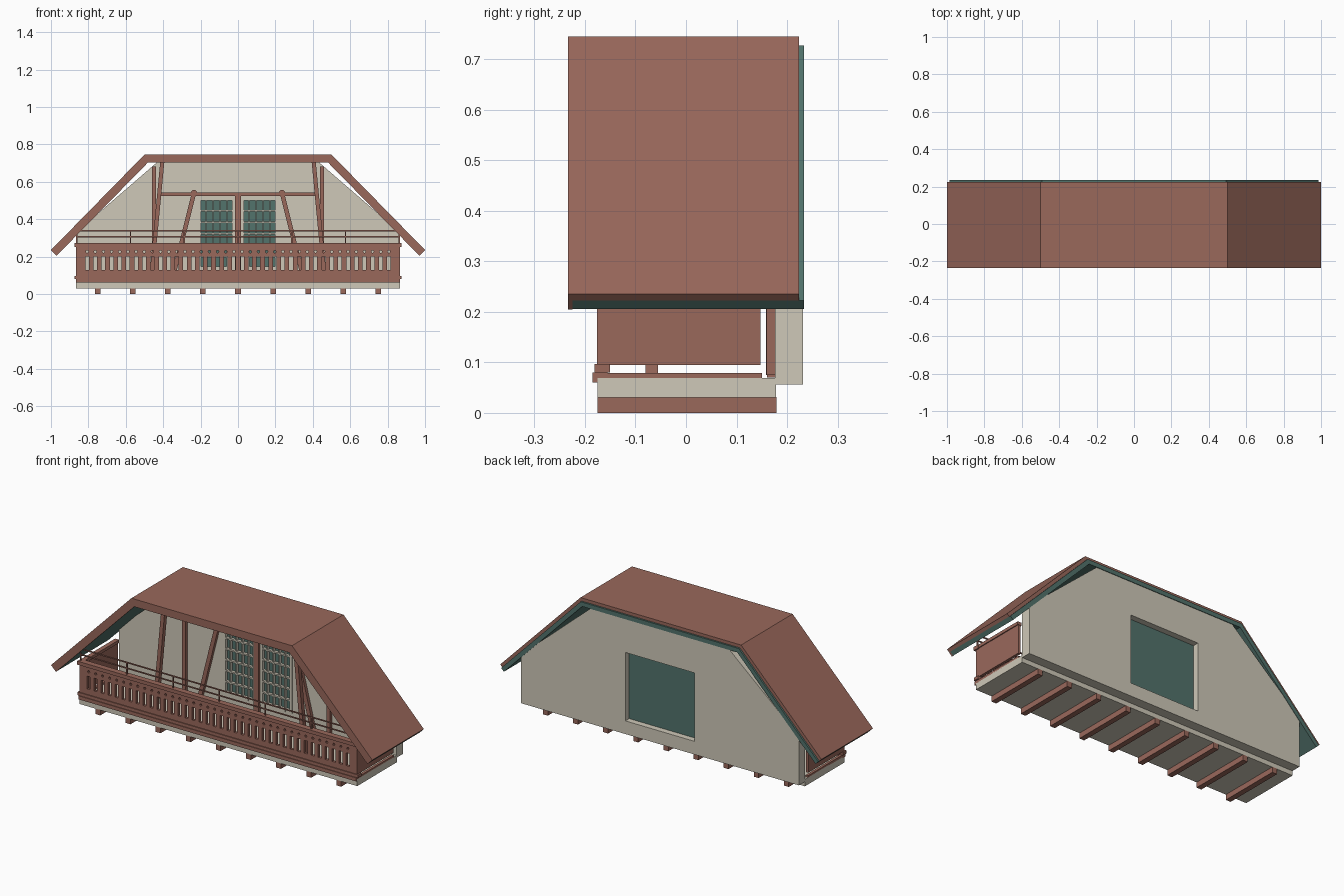
import bpy
import bmesh
from math import radians
from mathutils import Matrix, Vector

cube = bpy.data.objects.get("Cube")
if cube:
    bpy.data.objects.remove(cube, do_unlink=True)


def material(name, rgb):
    m = bpy.data.materials.new(name)
    m.use_nodes = True
    m.diffuse_color = (*rgb, 1)
    m.node_tree.nodes["Principled BSDF"].inputs["Base Color"].default_value = (*rgb, 1)
    return m


WOOD = material("red brown wood", (0.32, 0.138, 0.105))
PLASTER = material("cream plaster", (0.62, 0.58, 0.48))
TEAL = material("dark teal", (0.085, 0.172, 0.15))


def finish(name, bm, mat):
    bmesh.ops.recalc_face_normals(bm, faces=bm.faces)
    me = bpy.data.meshes.new(name)
    bm.to_mesh(me)
    bm.free()
    me.materials.append(mat)
    ob = bpy.data.objects.new(name, me)
    bpy.context.collection.objects.link(ob)
    return ob


def add_box(bm, x, y, z):
    """Box from (min, max) pairs."""
    size = [b - a for a, b in (x, y, z)]
    mid = [(a + b) / 2 for a, b in (x, y, z)]
    bmesh.ops.create_cube(bm, size=1, matrix=Matrix.Translation(mid) @ Matrix.Diagonal((*size, 1)))


def add_disc(bm, x, y, z, r, depth, sides=12):
    turn = Matrix.Translation((x, y, z)) @ Matrix.Rotation(radians(90), 4, 'X')
    bmesh.ops.create_cone(bm, cap_ends=True, segments=sides, radius1=r, radius2=r,
                          depth=depth, matrix=turn)


def box(name, mat, x, y, z):
    bm = bmesh.new()
    add_box(bm, x, y, z)
    return finish(name, bm, mat)


def prism(name, mat, outline, y0, y1):
    """Extrude an x-z outline along y."""
    bm = bmesh.new()
    face = bm.faces.new([bm.verts.new((x, y0, z)) for x, z in outline])
    ext = bmesh.ops.extrude_face_region(bm, geom=[face])["geom"]
    bmesh.ops.translate(bm, vec=(0, y1 - y0, 0),
                        verts=[v for v in ext if isinstance(v, bmesh.types.BMVert)])
    return finish(name, bm, mat)


def leaning_post(name, bottom, top, width, y0, y1):
    a, b = Vector(bottom), Vector(top)
    h = Vector((width / 2, 0))
    return prism(name, WOOD, [a - h, a + h, b + h, b - h], y0, y1)


def cut(target, cutter):
    mod = target.modifiers.new("cut", 'BOOLEAN')
    mod.operation, mod.solver, mod.object = 'DIFFERENCE', 'EXACT', cutter
    bpy.context.view_layer.update()
    graph = bpy.context.evaluated_depsgraph_get()
    me = bpy.data.meshes.new_from_object(target.evaluated_get(graph))
    target.modifiers.clear()
    target.data = me
    bpy.data.objects.remove(cutter, do_unlink=True)


# Roof: stacked layers following one broken-pitch line
def roof_line(t):
    k = 0.707 * t
    half = [(1 - k, 0.235 - k), (0.5 - 0.414 * t, 0.745 - t)]
    return half + [(-x, z) for x, z in reversed(half)]


def roof_layer(name, mat, t0, t1, y0, y1):
    prism(name, mat, roof_line(t0) + roof_line(t1)[::-1], y0, y1)


roof_layer("roof_covering", WOOD, 0, 0.018, -0.225, 0.224)
roof_layer("roof_underlay", TEAL, 0.018, 0.042, -0.225, 0.234)
roof_layer("roof_front_fascia", WOOD, 0, 0.043, -0.234, -0.225)

# Gable wall with door opening
wall_half = [(0.865, 0.056), (0.865, 0.33), (0.435, 0.702)]
wall = prism("gable_wall", PLASTER, wall_half + [(-x, z) for x, z in reversed(wall_half)],
             0.176, 0.232)
cut(wall, box("opening_cutter", PLASTER, (-0.215, 0.215), (0.1, 0.3), (0.13, 0.515)))

# Glazed doors
box("door_glass", TEAL, (-0.215, 0.215), (0.19, 0.198), (0.13, 0.515))
for side, x0 in (("right", -0.215), ("left", 0.015)):
    bm = bmesh.new()
    x1, z0, z1, cols, rows = x0 + 0.2, 0.13, 0.515, 5, 6
    for i in range(cols + 1):
        x = x0 + 0.008 + i * 0.184 / cols
        w = 0.008 if i in (0, cols) else 0.003
        add_box(bm, (x - w, x + w), (0.172, 0.192), (z0, z1))
    for i in range(rows + 1):
        z = z0 + 0.008 + i * (z1 - z0 - 0.016) / rows
        w = 0.008 if i in (0, rows) else 0.004
        add_box(bm, (x0, x1), (0.174, 0.191), (z - w, z + w))
    finish(side + "_door_frame", bm, PLASTER)
box("door_centre_post", WOOD, (-0.016, 0.016), (0.16, 0.192), (0.07, 0.53))

# Timber framing on the wall and roof props
box("wall_cross_beam", WOOD, (-0.415, 0.415), (0.16, 0.178), (0.524, 0.542))
for side, s in (("left", 1), ("right", -1)):
    leaning_post(side + "_wall_post", (s * 0.45, 0.075), (s * 0.45, 0.682), 0.022, 0.159, 0.177)
    leaning_post(side + "_wall_brace", (s * 0.352, 0.075), (s * 0.235, 0.54), 0.024, 0.158, 0.177)
    leaning_post(side + "_roof_prop", (s * 0.465, 0.07), (s * 0.405, 0.704), 0.022, -0.08, -0.055)
    bm = bmesh.new()
    add_disc(bm, s * 0.235, 0.167, 0.54, 0.017, 0.02)
    finish(side + "_brace_peg", bm, WOOD)

# Balcony floor and joists
box("balcony_floor", PLASTER, (-0.865, 0.865), (-0.175, 0.178), (0.03, 0.069))
bm = bmesh.new()
for i in range(-4, 5):
    x = i * 0.1875
    add_box(bm, (x - 0.015, x + 0.015), (-0.175, 0.179), (0, 0.031))
finish("floor_joists", bm, WOOD)

# Front parapet pierced with slots and small round holes
parapet = box("front_parapet", WOOD, (-0.865, 0.865), (-0.176, -0.161), (0.078, 0.262))
bm = bmesh.new()
for i in range(38):
    x = (i - 18.5) * 0.0436
    add_box(bm, (x - 0.0095, x + 0.0095), (-0.25, -0.1), (0.128, 0.2))
    add_disc(bm, x, -0.17, 0.226, 0.007, 0.1, 8)
cut(parapet, finish("slot_cutter", bm, WOOD))

# Parapet rails and side panels
box("parapet_base_board", WOOD, (-0.865, 0.865), (-0.185, -0.155), (0.06, 0.08))
box("parapet_lower_rail", WOOD, (-0.873, 0.873), (-0.181, -0.15), (0.08, 0.097))
box("parapet_handrail", WOOD, (-0.873, 0.873), (-0.183, -0.15), (0.252, 0.272))
for side, s in (("left", 1), ("right", -1)):
    xs = sorted((s * 0.85, s * 0.865))
    box(side + "_side_panel", WOOD, xs, (-0.162, 0.148), (0.095, 0.262))
    box(side + "_side_base_board", WOOD, xs, (-0.185, 0.15), (0.066, 0.079))
    box(side + "_side_handrail", WOOD, sorted((s * 0.845, s * 0.87)), (-0.15, 0.15), (0.255, 0.272))

# Thin guard rail above the parapet
bm = bmesh.new()
for z in (0.306, 0.338):
    add_box(bm, (-0.865, 0.865), (-0.17, -0.164), (z - 0.003, z + 0.003))
for i in range(-3, 4):
    x = i * 0.2873
    add_box(bm, (x - 0.003, x + 0.003), (-0.17, -0.164), (0.27, 0.338))
finish("guard_rail", bm, WOOD)
